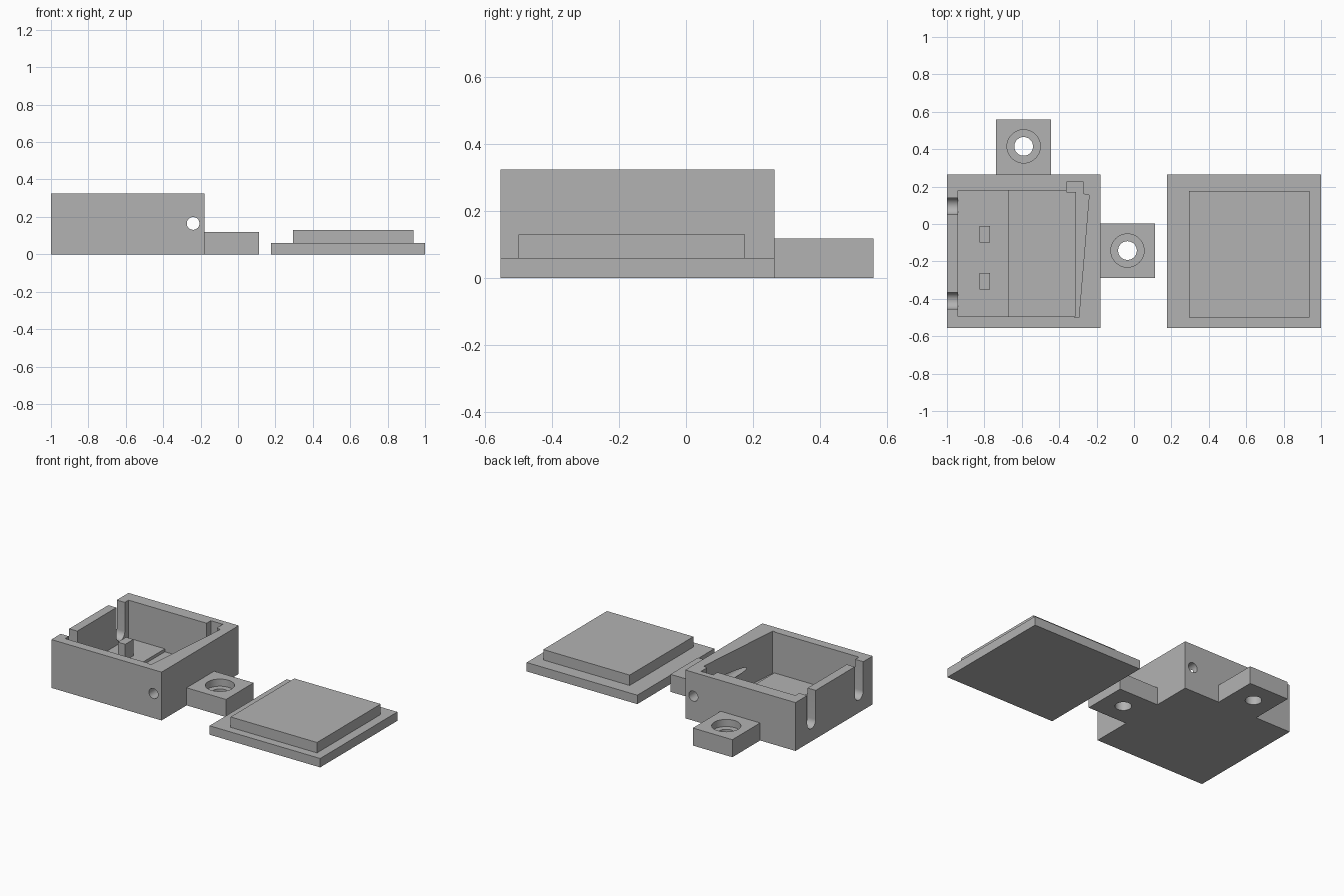
import bpy, bmesh, math
from mathutils import Matrix

cube = bpy.data.objects.get("Cube")
if cube:
    bpy.data.objects.remove(cube, do_unlink=True)

grey = bpy.data.materials.new("plain_grey")
grey.use_nodes = True
grey.diffuse_color = (0.45, 0.45, 0.45, 1)
grey.node_tree.nodes["Principled BSDF"].inputs["Base Color"].default_value = (0.45, 0.45, 0.45, 1)


def add_object(name, bm):
    bmesh.ops.recalc_face_normals(bm, faces=bm.faces)
    mesh = bpy.data.meshes.new(name)
    bm.to_mesh(mesh)
    bm.free()
    mesh.materials.append(grey)
    obj = bpy.data.objects.new(name, mesh)
    bpy.context.collection.objects.link(obj)
    return obj


def prism(name, outline, z0, z1):
    """Extrude a flat outline upward."""
    bm = bmesh.new()
    face = bm.faces.new([bm.verts.new((x, y, z0)) for x, y in outline])
    top = bmesh.ops.extrude_face_region(bm, geom=[face])["geom"]
    verts = [v for v in top if isinstance(v, bmesh.types.BMVert)]
    bmesh.ops.translate(bm, vec=(0, 0, z1 - z0), verts=verts)
    return add_object(name, bm)


def box(name, x0, x1, y0, y1, z0, z1):
    return prism(name, [(x0, y0), (x1, y0), (x1, y1), (x0, y1)], z0, z1)


def rod(name, center, radius, length, axis="Z"):
    bm = bmesh.new()
    bmesh.ops.create_cone(bm, cap_ends=True, segments=48, radius1=radius,
                          radius2=radius, depth=length)
    if axis != "Z":
        turn = Matrix.Rotation(math.pi / 2, 4, "Y" if axis == "X" else "X")
        bmesh.ops.transform(bm, matrix=turn, verts=bm.verts)
    bmesh.ops.translate(bm, vec=center, verts=bm.verts)
    return add_object(name, bm)


def cut(body, *cutters):
    bpy.context.view_layer.objects.active = body
    for cutter in cutters:
        mod = body.modifiers.new("cut", "BOOLEAN")
        mod.operation = "DIFFERENCE"
        mod.solver = "EXACT"
        mod.object = cutter
        bpy.ops.object.modifier_apply(modifier=mod.name)
        bpy.data.objects.remove(cutter, do_unlink=True)


def smooth(obj):
    bpy.ops.object.select_all(action="DESELECT")
    obj.select_set(True)
    bpy.context.view_layer.objects.active = obj
    bpy.ops.object.shade_smooth_by_angle(angle=math.radians(30))


# Open box: stepped floor, slanted side pocket with corner notch
FRONT, BACK, TOP = -0.555, 0.265, 0.325
LEFT_FLOOR, MID_FLOOR, POCKET_FLOOR = 0.07, 0.05, 0.04
case = box("case", -1, -0.18, FRONT, BACK, 0, TOP)
pocket = [(-0.32, -0.5), (-0.295, -0.5), (-0.24, 0.155), (-0.27, 0.16),
          (-0.27, 0.225), (-0.36, 0.225), (-0.36, 0.17), (-0.31, 0.17), (-0.31, -0.49)]
cut(case,
    box("cavity", -0.94, -0.31, -0.495, 0.18, LEFT_FLOOR, 0.5),
    box("lower_floor", -0.67, -0.31, -0.495, 0.18, MID_FLOOR, 0.2),
    prism("pocket", pocket, POCKET_FLOOR, 0.5),
    rod("pin_hole", (-0.24, -0.15, 0.165), 0.034, 1.2, "Y"))

# Round-bottomed cable slots in the side wall
for y in (0.095, -0.41):
    r, low = 0.045, 0.13
    arc = [(y + r * math.cos(a), low + r * math.sin(a))
           for a in (math.pi + math.pi * i / 16 for i in range(17))]
    bm = bmesh.new()
    outline = arc + [(y + r, 0.5), (y - r, 0.5)]
    face = bm.faces.new([bm.verts.new((-1.1, py, pz)) for py, pz in outline])
    ext = bmesh.ops.extrude_face_region(bm, geom=[face])["geom"]
    bmesh.ops.translate(bm, vec=(0.18, 0, 0),
                        verts=[v for v in ext if isinstance(v, bmesh.types.BMVert)])
    cut(case, add_object("slot", bm))
smooth(case)

# Locating posts on the floor
for name, y in (("front_post", -0.305), ("back_post", -0.055)):
    box(name, -0.825, -0.77, y - 0.044, y + 0.044, LEFT_FLOOR - 0.01, 0.18)

# Mounting tabs with counterbored screw holes
for name, x, y, bounds in (
        ("back_tab", -0.59, 0.415, (-0.737, -0.443, BACK, 0.56)),
        ("side_tab", -0.035, -0.142, (-0.18, 0.113, -0.289, 0.004))):
    tab = box(name, *bounds, 0, 0.118)
    cut(tab, rod("screw_hole", (x, y, 0), 0.05, 0.6),
        rod("counterbore", (x, y, 0.17), 0.089, 0.2))
    smooth(tab)

# Lid lying beside the box
box("lid_plate", 0.177, 1, FRONT, BACK, 0, 0.06)
box("lid_insert", 0.295, 0.938, -0.5, 0.177, 0.06, 0.13)
